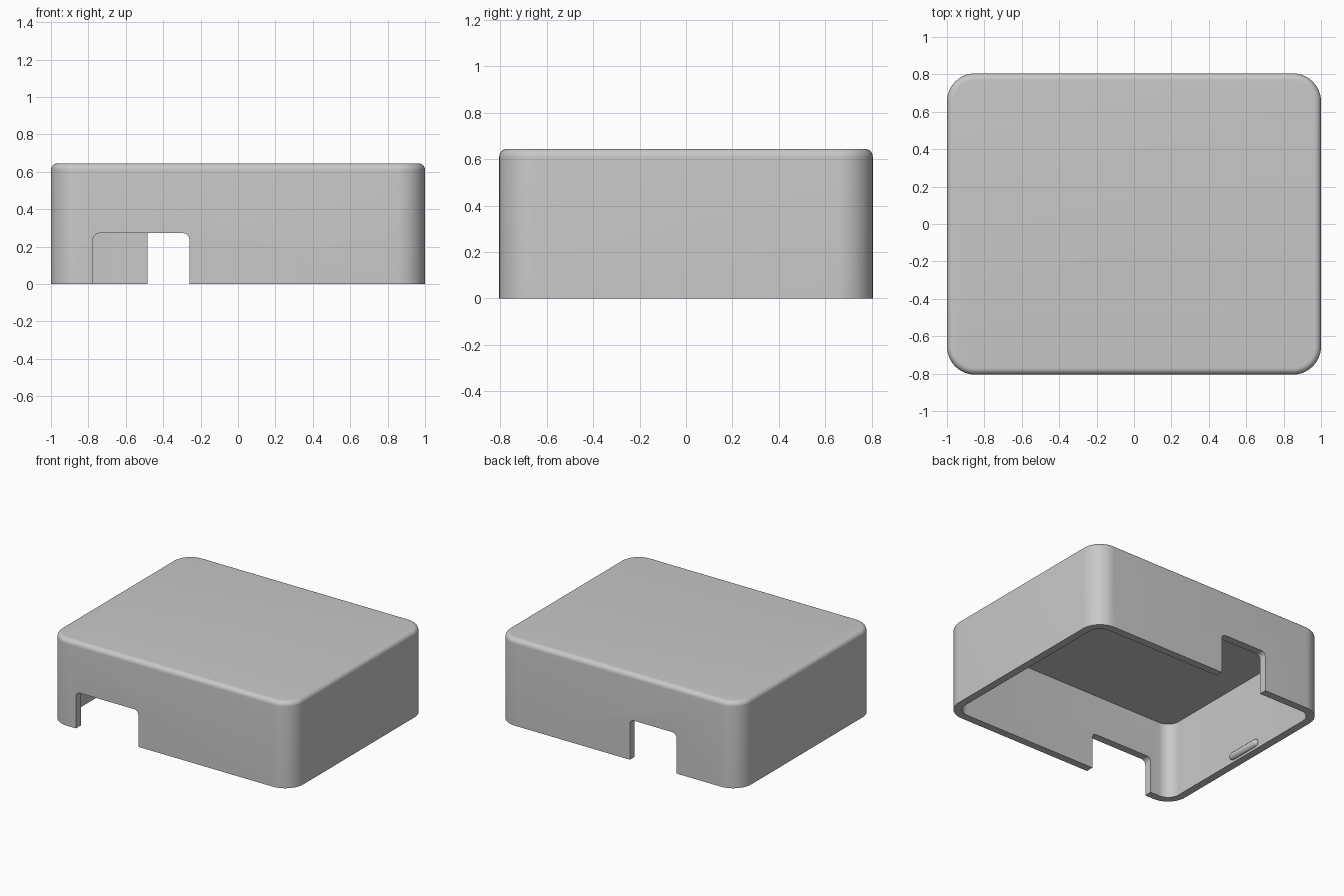
import bpy, bmesh, math
from mathutils import Matrix

if "Cube" in bpy.data.objects:
    bpy.data.objects.remove(bpy.data.objects["Cube"])

HX, HY, H = 1.0, 0.805, 0.645      # half sizes and height of the shell
R, WALL, ROOF, FILLET = 0.15, 0.057, 0.572, 0.035

grey = bpy.data.materials.new("light grey plastic")
grey.diffuse_color = (0.58, 0.58, 0.58, 1)
grey.use_nodes = True
grey.node_tree.nodes["Principled BSDF"].inputs["Base Color"].default_value = grey.diffuse_color


def make_object(name, bm):
    bmesh.ops.recalc_face_normals(bm, faces=bm.faces)
    me = bpy.data.meshes.new(name)
    bm.to_mesh(me)
    bm.free()
    ob = bpy.data.objects.new(name, me)
    bpy.context.collection.objects.link(ob)
    me.materials.append(grey)
    return ob


def select_only(ob):
    bpy.ops.object.select_all(action='DESELECT')
    ob.select_set(True)
    bpy.context.view_layer.objects.active = ob


def ring(bm, inset, z, n=12):
    """Rounded rectangle, inset from the outer outline."""
    r = R - inset
    verts = []
    for k, (sx, sy) in enumerate([(1, 1), (-1, 1), (-1, -1), (1, -1)]):
        for i in range(n + 1):
            a = math.pi / 2 * (k + i / n)
            verts.append(bm.verts.new((sx * (HX - R) + r * math.cos(a),
                                       sy * (HY - R) + r * math.sin(a), z)))
    return verts


# Shell: ceiling, inner wall, rim, outer wall, rounded top edge, top
bm = bmesh.new()
levels = [(WALL, ROOF), (WALL, 0), (0, 0)]
for i in range(9):
    a = math.pi / 2 * i / 8
    levels.append((FILLET * (1 - math.cos(a)), H - FILLET + FILLET * math.sin(a)))
rings = [ring(bm, d, z) for d, z in levels]
for a, b in zip(rings, rings[1:]):
    for i in range(len(a)):
        j = (i + 1) % len(a)
        bm.faces.new((a[i], a[j], b[j], b[i]))
bm.faces.new(rings[0])
bm.faces.new(rings[-1])
shell = make_object("shell", bm)


# Cable notches with rounded upper corners, cut through front and back walls
def cut_notch(x0, x1, top, y, r=0.035):
    pts = [(x0, -0.1), (x1, -0.1)]
    for cx, start in ((x1 - r, 0), (x0 + r, 90)):
        for i in range(7):
            a = math.radians(start + 15 * i)
            pts.append((cx + r * math.cos(a), top - r + r * math.sin(a)))
    bm = bmesh.new()
    face = bm.faces.new([bm.verts.new((x, y - 0.1, z)) for x, z in pts])
    out = bmesh.ops.extrude_face_region(bm, geom=[face])
    bmesh.ops.translate(bm, vec=(0, 0.2, 0), verts=[
        v for v in out["geom"] if isinstance(v, bmesh.types.BMVert)])
    cutter = make_object("notch_cutter", bm)
    cutter.hide_render = True
    mod = shell.modifiers.new("notch", 'BOOLEAN')
    mod.operation, mod.solver, mod.object = 'DIFFERENCE', 'EXACT', cutter
    select_only(shell)
    bpy.ops.object.modifier_apply(modifier=mod.name)
    bpy.data.objects.remove(cutter)


cut_notch(-0.775, -0.26, 0.272, -HY)
cut_notch(-0.485, -0.10, 0.30, HY)
select_only(shell)
bpy.ops.object.shade_smooth_by_angle(angle=math.radians(30))

# Snap ridges: capsules half sunk into the inner side walls
for name, side in (("left_snap_ridge", -1), ("right_snap_ridge", 1)):
    bm = bmesh.new()
    bmesh.ops.create_uvsphere(bm, u_segments=16, v_segments=12, radius=0.028,
                              matrix=Matrix.Rotation(math.pi / 2, 4, 'X'))
    for v in bm.verts:
        v.co.y += 0.115 if v.co.y > 1e-5 else -0.115
    bmesh.ops.translate(bm, verts=bm.verts, vec=(side * (HX - WALL), 0.04, 0.045))
    ridge = make_object(name, bm)
    select_only(ridge)
    bpy.ops.object.shade_smooth_by_angle(angle=math.radians(50))
